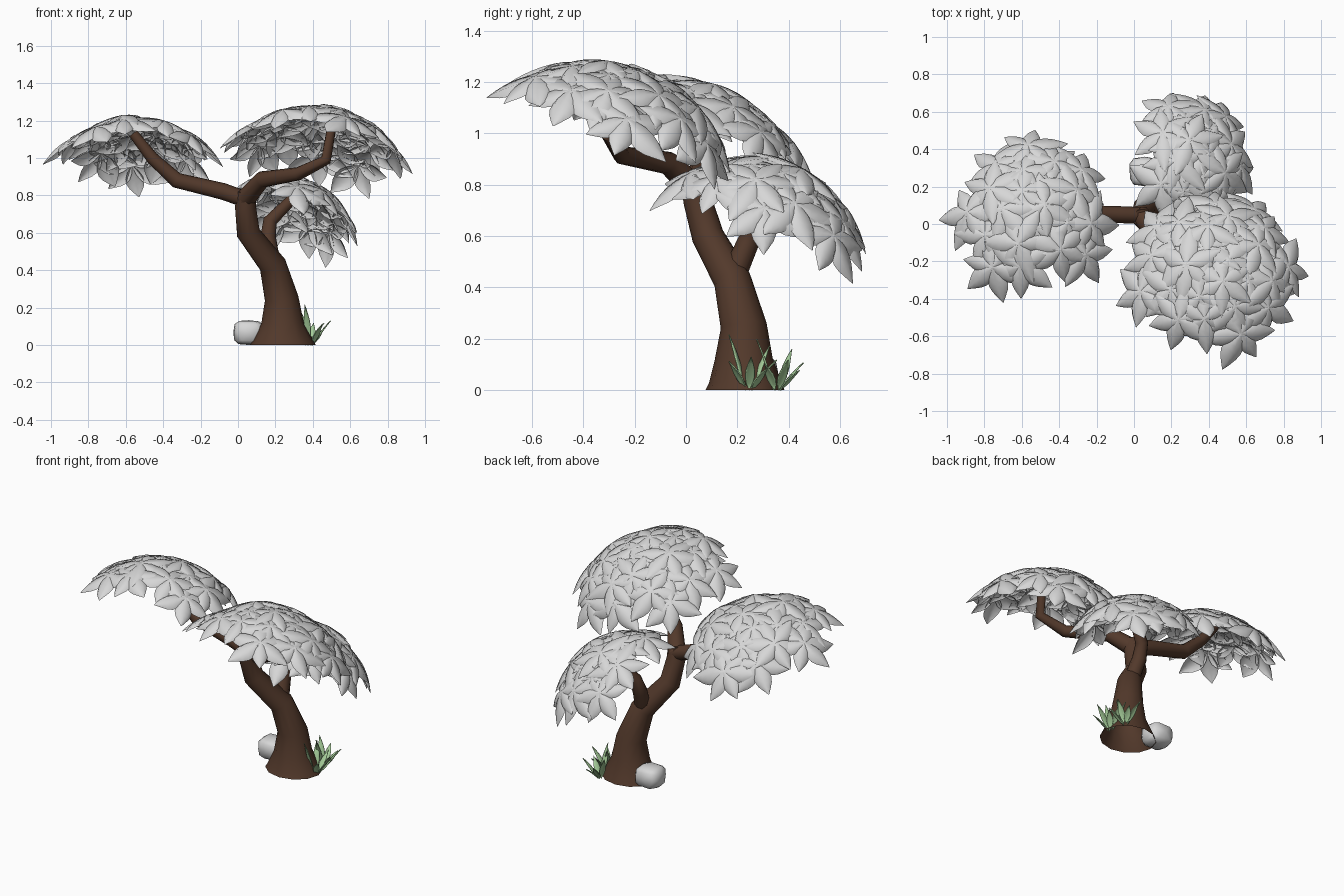
import bpy, bmesh, math, random
from mathutils import Vector, Matrix

if "Cube" in bpy.data.objects:
    bpy.data.objects.remove(bpy.data.objects["Cube"])

random.seed(11)


def material(name, rgb):
    m = bpy.data.materials.new(name)
    m.diffuse_color = (*rgb, 1)
    m.use_nodes = True
    m.node_tree.nodes["Principled BSDF"].inputs["Base Color"].default_value = m.diffuse_color
    return m


BARK = material("brown bark", (0.086, 0.041, 0.024))
PALE = material("pale grey", (0.68, 0.68, 0.68))
GREEN = material("grass green", (0.38, 0.61, 0.32))


def finish(bm, name, mat, angle=35):
    me = bpy.data.meshes.new(name)
    bm.to_mesh(me)
    bm.free()
    ob = bpy.data.objects.new(name, me)
    bpy.context.collection.objects.link(ob)
    me.materials.append(mat)
    bpy.ops.object.select_all(action='DESELECT')
    ob.select_set(True)
    bpy.context.view_layer.objects.active = ob
    bpy.ops.object.shade_smooth_by_angle(angle=math.radians(angle))
    return ob


def tube(name, pts, sides=9):
    """Tapered limb through (x, y, z, radius) points, open at the start."""
    bm = bmesh.new()
    P = [Vector(p[:3]) for p in pts]
    rings = []
    u = Vector((1, 0, 0)) if abs((P[1] - P[0]).normalized().x) < 0.8 else Vector((0, 0, 1))
    for i, p in enumerate(P):
        a = (P[i] - P[i - 1]).normalized() if i else Vector()
        b = (P[i + 1] - P[i]).normalized() if i < len(P) - 1 else Vector()
        t = (a + b).normalized()
        u = (u - t * u.dot(t)).normalized()
        v = t.cross(u)
        rings.append([bm.verts.new(p + pts[i][3] * (u * math.cos(k * math.tau / sides)
                      + v * math.sin(k * math.tau / sides))) for k in range(sides)])
    for r, s in zip(rings, rings[1:]):
        for k in range(sides):
            n = (k + 1) % sides
            bm.faces.new((r[k], r[n], s[n], s[k]))
    bm.faces.new(rings[-1])
    for v in bm.verts:                      # root flare is narrower front to back
        if v.co.z < 0.06:
            v.co.y = .23 + (v.co.y - .23) * .88
    return finish(bm, name, BARK, 50)


def leaf(bm, mat, length, half, droop, steps=6, cup=0.55):
    """Pointed, domed leaf along local x with a fine vein, bending toward -z."""
    rows = []
    for i in range(steps + 1):
        t = i / steps
        w = half * max(math.sin(math.pi * t ** 0.85), 0.03)
        z = -droop * t * t
        rows.append([bm.verts.new(mat @ Vector((length * t, w * j, z + w * h)))
                     for j, h in ((-1, -cup), (-0.6, -0.05), (0, -0.06), (0.6, -0.05), (1, -cup))])
    for r, s in zip(rows, rows[1:]):
        for k in range(4):
            bm.faces.new((r[k], s[k], s[k + 1], r[k + 1]))


def canopy(name, origin, tilt, heading, rx, ry, k, count):
    """Tilted dome of star-shaped leaf clusters; heading is where it slopes down."""
    bm = bmesh.new()
    axis = Vector((-math.sin(heading), math.cos(heading), 0))
    base = Matrix.Translation(origin) @ Matrix.Rotation(tilt, 4, axis)
    for i in range(count):
        r = math.sqrt((i + 0.4) / (count - 0.6))
        a = i * 2.39996 + random.uniform(-0.12, 0.12)
        x, y = rx * r * math.cos(a), ry * r * math.sin(a)
        normal = Vector((2 * k * x, 2 * k * y, 1)).normalized()
        turn = Vector((0, 0, 1)).rotation_difference(normal).to_matrix().to_4x4()
        spot = Matrix.Translation((x, y, -k * (x * x + y * y) + random.uniform(-0.015, 0.01)))
        spin = random.uniform(0, math.tau)
        for j in range(6):
            ang = spin + j * math.tau / 6 + random.uniform(-0.15, 0.15)
            m = base @ spot @ turn @ Matrix.Rotation(ang, 4, 'Z') \
                @ Matrix.Rotation(random.uniform(-0.05, 0.1), 4, 'Y')
            size = random.uniform(0.17, 0.225)
            leaf(bm, m, size, size * 0.27, size * 0.25)
    return finish(bm, name, PALE, 60)


# Trunk and its three limbs
tube("trunk", [(.24, .23, 0, .175), (.24, .23, .03, .16), (.238, .225, .12, .113),
               (.233, .225, .25, .09), (.185, .18, .43, .073), (.055, .085, .6, .063),
               (.04, .045, .74, .056), (.045, .03, .82, .05)], 12)
tube("left_branch", [(.06, .045, .77, .045), (-.08, .05, .82, .046), (-.33, .06, .88, .043),
                     (-.46, .06, 1.0, .034), (-.56, .07, 1.13, .027)])
tube("right_branch", [(.03, .05, .77, .055), (.13, -.07, .885, .046), (.32, -.25, .915, .036),
                      (.47, -.3, .99, .03), (.5, -.24, 1.16, .025)])
tube("back_branch", [(.18, .175, .42, .05), (.16, .24, .57, .044), (.17, .275, .66, .038),
                     (.3, .34, .79, .028)])

# Foliage domes
canopy("left_foliage", (-.53, .11, 1.2), math.radians(18), math.radians(82), .39, .385, .95, 21)
canopy("right_foliage", (.455, -.185, 1.255), math.radians(20), math.radians(72), .43, .41, .95, 26)
canopy("back_foliage", (.36, .385, .865), math.radians(26), math.radians(42), .285, .355, 1.2, 17)

# Grass clumps: one tall blade and a fan of shorter ones
for n, (gx, gy) in enumerate(((.385, .245), (.365, .355))):
    bm = bmesh.new()
    for j in range(6):
        size = (.225, .14, .16, .12, .15, .19)[j]
        lean = math.radians((80, 64, 64, 58, 62, 74)[j])
        ang = math.radians((-110, -50, 5, 45, 80, 120)[j] + 20 * n)
        m = Matrix.Translation((gx, gy, 0)) @ Matrix.Rotation(ang, 4, 'Z') \
            @ Matrix.Translation((.012, 0, 0)) @ Matrix.Rotation(-lean, 4, 'Y')
        leaf(bm, m, size * (1 - .08 * n), .02, .03, 5, .25)
    grass = finish(bm, "grass_clump_%d" % (n + 1), GREEN, 60)
    thick = grass.modifiers.new("thickness", 'SOLIDIFY')
    thick.thickness = .005

# Blocky rock beside the trunk
bm = bmesh.new()
bmesh.ops.create_icosphere(bm, subdivisions=2, radius=1)
for v in bm.verts:
    c = v.co * random.uniform(0.93, 1.04)
    c = Vector([math.copysign(abs(e) ** 0.6, e) for e in c])
    v.co = Vector((.058 + c.x * .084, .28 + c.y * .08, max(0, .066 + c.z * .068)))
finish(bm, "rock", PALE, 40)
